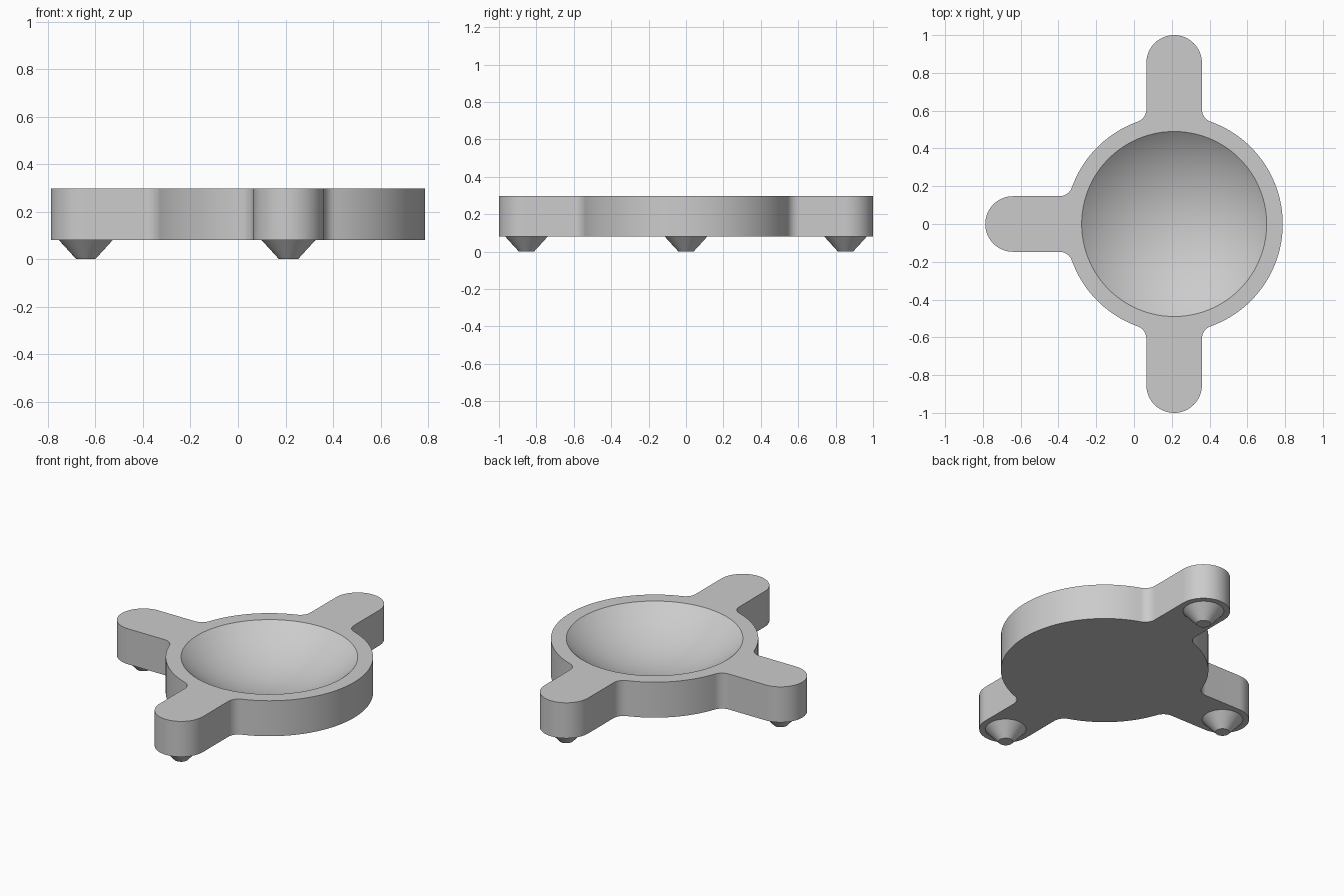
import bpy, bmesh
from math import sin, cos, pi, atan2, sqrt, radians
from mathutils import Vector, Matrix

cube = bpy.data.objects.get("Cube")
if cube:
    bpy.data.objects.remove(cube, do_unlink=True)

CENTRE = Vector((0.2125, 0, 0))
DISC_R, ARM_R, REACH, FILLET = 0.575, 0.147, 0.853, 0.07
BOTTOM, TOP = 0.08, 0.297
BOWL_R, BOWL_DEPTH = 0.49, 0.18

grey = bpy.data.materials.new("light grey")
grey.use_nodes = True
colour = (0.6, 0.6, 0.6, 1)
grey.diffuse_color = colour
grey.node_tree.nodes["Principled BSDF"].inputs["Base Color"].default_value = colour


def make_object(name, bm):
    mesh = bpy.data.meshes.new(name)
    bmesh.ops.recalc_face_normals(bm, faces=bm.faces)
    bm.to_mesh(mesh)
    bm.free()
    obj = bpy.data.objects.new(name, mesh)
    bpy.context.collection.objects.link(obj)
    mesh.materials.append(grey)
    return obj


def activate(obj):
    bpy.ops.object.select_all(action='DESELECT')
    obj.select_set(True)
    bpy.context.view_layer.objects.active = obj


def arc(cx, cy, r, start, end, steps):
    angles = [start + (end - start) * i / steps for i in range(steps + 1)]
    return [Vector((cx + r * cos(a), cy + r * sin(a), 0)) for a in angles]


# Outline of one arm pointing along +x, with fillets into the disc
fx = sqrt((DISC_R + FILLET) ** 2 - (ARM_R + FILLET) ** 2)
fy = ARM_R + FILLET
join = atan2(fy, fx)
fillet_in = arc(fx, -fy, FILLET, pi - join, pi / 2, 10)
cap = arc(REACH, 0, ARM_R, -pi / 2, pi / 2, 32)
fillet_out = arc(fx, fy, FILLET, -pi / 2, join - pi, 10)
arm = fillet_in + cap + fillet_out

# Arms at back, right and front, joined by disc arcs
arm_angles = [pi / 2, pi, 3 * pi / 2]
outline = []
for i, a in enumerate(arm_angles):
    outline += [Matrix.Rotation(a, 3, 'Z') @ p for p in arm]
    gap_end = arm_angles[i + 1] if i < 2 else pi / 2 + 2 * pi
    steps = 20 if i < 2 else 64
    outline += arc(0, 0, DISC_R, a + join, gap_end - join, steps)[1:-1]

# Solid plate
bm = bmesh.new()
base = bm.faces.new([bm.verts.new(p + CENTRE + Vector((0, 0, BOTTOM))) for p in outline])
solid = bmesh.ops.extrude_face_region(bm, geom=[base])
bmesh.ops.translate(bm, vec=(0, 0, TOP - BOTTOM),
                    verts=[g for g in solid["geom"] if isinstance(g, bmesh.types.BMVert)])
plate = make_object("dish_plate", bm)

# Shallow spherical bowl cut into the plate
sphere_r = (BOWL_R ** 2 + BOWL_DEPTH ** 2) / (2 * BOWL_DEPTH)
bm = bmesh.new()
bmesh.ops.create_uvsphere(bm, u_segments=96, v_segments=96, radius=sphere_r)
bmesh.ops.translate(bm, verts=bm.verts,
                    vec=CENTRE + Vector((0, 0, TOP - BOWL_DEPTH + sphere_r)))
cutter = make_object("bowl_cutter", bm)
cutter.hide_render = True
activate(plate)
cut = plate.modifiers.new("bowl", 'BOOLEAN')
cut.operation = 'DIFFERENCE'
cut.solver = 'EXACT'
cut.object = cutter
bpy.ops.object.modifier_apply(modifier=cut.name)
bpy.data.objects.remove(cutter, do_unlink=True)
bpy.ops.object.shade_smooth_by_angle(angle=radians(30))

# Tapered foot under each arm tip
for name, a in zip(("back_foot", "right_foot", "front_foot"), arm_angles):
    bm = bmesh.new()
    bmesh.ops.create_cone(bm, cap_ends=True, segments=48, radius1=0.04,
                          radius2=0.113, depth=BOTTOM)
    spot = CENTRE + Vector((REACH * cos(a), REACH * sin(a), BOTTOM / 2))
    bmesh.ops.translate(bm, verts=bm.verts, vec=spot)
    foot = make_object(name, bm)
    activate(foot)
    bpy.ops.object.shade_smooth_by_angle(angle=radians(30))
